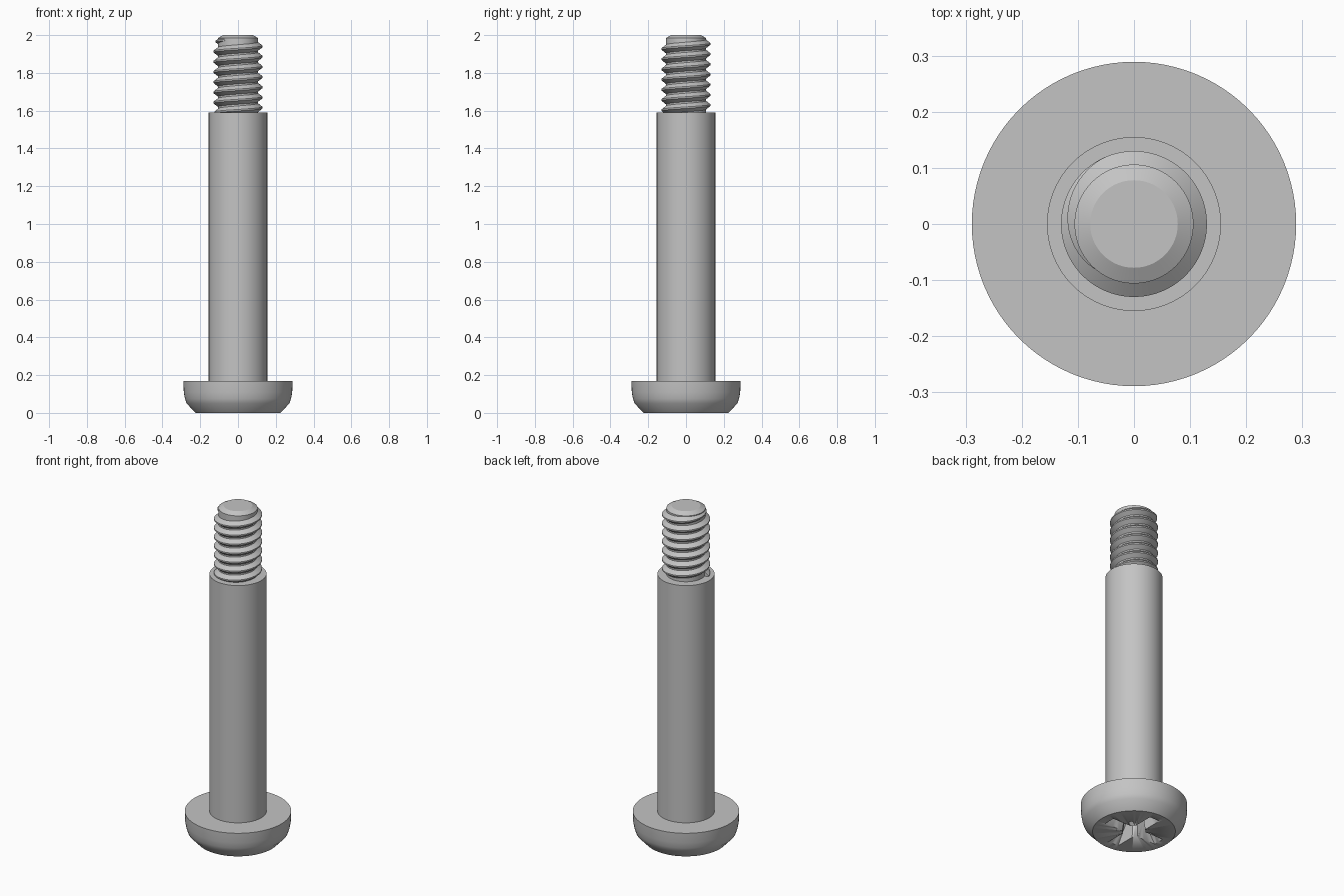
import bpy, bmesh, math
from mathutils import Vector

cube = bpy.data.objects.get("Cube")
if cube:
    bpy.data.objects.remove(cube, do_unlink=True)

steel = bpy.data.materials.new("steel_grey")
steel.use_nodes = True
GREY = (0.55, 0.55, 0.55, 1)
steel.diffuse_color = GREY
steel.node_tree.nodes["Principled BSDF"].inputs["Base Color"].default_value = GREY


def finish(name, bm, angle=25):
    bmesh.ops.remove_doubles(bm, verts=bm.verts, dist=1e-5)
    bmesh.ops.recalc_face_normals(bm, faces=bm.faces)
    mesh = bpy.data.meshes.new(name)
    bm.to_mesh(mesh)
    bm.free()
    mesh.materials.append(steel)
    ob = bpy.data.objects.new(name, mesh)
    bpy.context.collection.objects.link(ob)
    bpy.ops.object.select_all(action="DESELECT")
    ob.select_set(True)
    bpy.context.view_layer.objects.active = ob
    bpy.ops.object.shade_smooth_by_angle(angle=math.radians(angle))
    return ob


def lathe(name, profile, steps=96):
    """Spin (radius, z) points about the z axis."""
    bm = bmesh.new()
    vs = [bm.verts.new((r, 0, z)) for r, z in profile]
    es = [bm.edges.new(pair) for pair in zip(vs, vs[1:])]
    bmesh.ops.spin(bm, geom=vs + es, cent=(0, 0, 0), axis=(0, 0, 1),
                   angle=math.tau, steps=steps, use_merge=True)
    return finish(name, bm)


def cross_ring(bm, reach, half, chamfer, z):
    """Cross outline with chamfered inner corners."""
    arm = [(half + chamfer, -half), (reach, -half), (reach, half), (half + chamfer, half)]
    ring = []
    for k in range(4):
        c, s = math.cos(k * math.pi / 2), math.sin(k * math.pi / 2)
        ring += [bm.verts.new((x * c - y * s, x * s + y * c, z)) for x, y in arm]
    return ring


# Head with rounded rim and chamfered drive face
head = lathe("head", [(0, 0), (0.225, 0), (0.272, 0.05), (0.281, 0.075),
                      (0.287, 0.11), (0.289, 0.168), (0, 0.168)])

# Cross drive recess, tapering inward
bm = bmesh.new()
rings = [cross_ring(bm, 0.182, 0.034, 0.022, -0.01),
         cross_ring(bm, 0.085, 0.024, 0.016, 0.12)]
bm.faces.new(rings[0])
bm.faces.new(rings[1])
n = len(rings[0])
for i in range(n):
    j = (i + 1) % n
    bm.faces.new((rings[0][i], rings[0][j], rings[1][j], rings[1][i]))
cutter = finish("drive_cutter", bm, 5)
cutter.hide_render = True
cut = head.modifiers.new("drive_recess", "BOOLEAN")
cut.operation, cut.solver, cut.object = "DIFFERENCE", "EXACT", cutter
bpy.context.view_layer.objects.active = head
bpy.ops.object.modifier_apply(modifier=cut.name)
bpy.data.objects.remove(cutter, do_unlink=True)

# Plain shoulder and threaded tip core
lathe("shoulder", [(0, 0.16), (0.155, 0.16), (0.155, 1.59), (0, 1.59)])
lathe("thread_core", [(0, 1.58), (0.106, 1.58), (0.106, 1.985), (0.078, 2), (0, 2)])

# Right-hand helical thread ridge, fading out near the tip
PITCH, STEPS = 0.054, 72
ROOT, CREST = 0.103, 0.13
end = math.radians(232)
fade = math.radians(117)
turns = 7.1
bm = bmesh.new()
previous = None
count = int(turns * STEPS)
for i in range(count + 1):
    a = end - (count - i) * math.tau / STEPS
    z = 1.94 + PITCH * a / math.tau
    t = min(1, (end - a) / fade)
    crest = ROOT + 0.002 + (CREST - ROOT - 0.002) * t ** 0.8
    slope = 0.021 * (crest - ROOT) / (CREST - ROOT)
    section = [(ROOT, -slope - 0.004), (crest, -0.004), (crest, 0.004), (ROOT, slope + 0.004)]
    ring = [bm.verts.new((r * math.cos(a), r * math.sin(a), z + dz)) for r, dz in section]
    if previous:
        for k in range(4):
            m = (k + 1) % 4
            bm.faces.new((previous[k], previous[m], ring[m], ring[k]))
    else:
        bm.faces.new(ring)
    previous = ring
bm.faces.new(previous)
finish("thread", bm)
